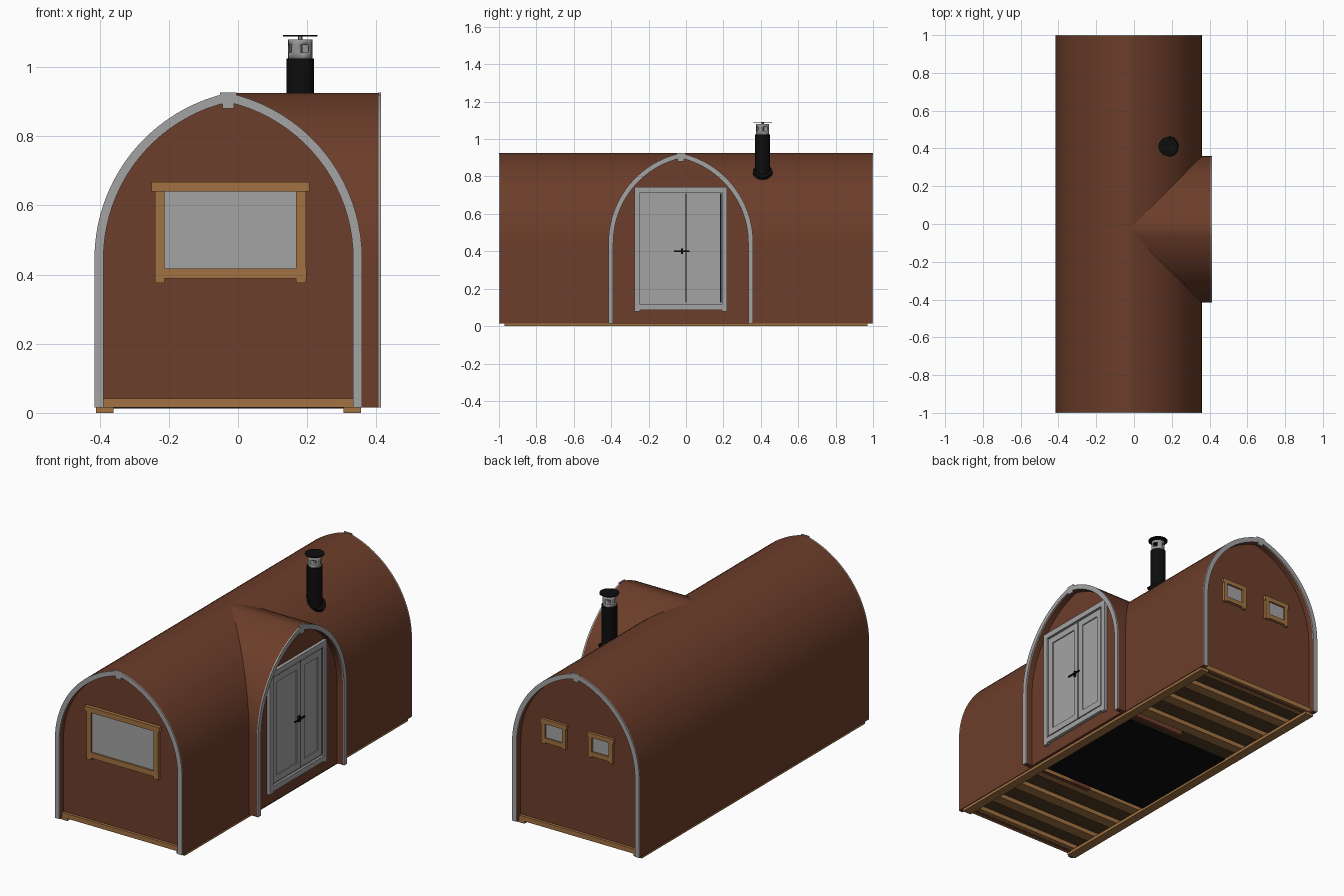
import bpy, bmesh, math
from mathutils import Matrix, Vector

if "Cube" in bpy.data.objects:
    bpy.data.objects.remove(bpy.data.objects["Cube"], do_unlink=True)


def material(name, r, g, b):
    m = bpy.data.materials.new(name)
    m.use_nodes = True
    m.diffuse_color = (r, g, b, 1)
    m.node_tree.nodes["Principled BSDF"].inputs["Base Color"].default_value = (r, g, b, 1)
    return m


BROWN = material("reddish brown shingle", .15, .047, .023)
GREY = material("light grey", .37, .37, .37)
WOOD = material("pale timber", .36, .17, .055)
DARK = material("dark floor board", .085, .045, .018)
BLACK = material("black metal", .004, .004, .004)
STEEL = material("steel", .3, .3, .3)

MID = -.028                                  # centre line of both vaults
HALF, OFF, SPRING, BASE = .387, .104, .445, .015


def finish(name, bm, mat, smooth=False):
    bmesh.ops.recalc_face_normals(bm, faces=bm.faces[:])
    mesh = bpy.data.meshes.new(name)
    bm.to_mesh(mesh)
    bm.free()
    mesh.materials.append(mat)
    ob = bpy.data.objects.new(name, mesh)
    bpy.context.collection.objects.link(ob)
    if smooth:
        bpy.ops.object.select_all(action='DESELECT')
        ob.select_set(True)
        bpy.context.view_layer.objects.active = ob
        bpy.ops.object.shade_smooth_by_angle(angle=math.radians(30))
    return ob


def arch(inset, n=20):
    """Pointed arch from the left foot over the peak to the right foot."""
    r = HALF + OFF - inset
    top = math.acos(OFF / r)
    left = [(inset - HALF, BASE)]
    for i in range(n + 1):
        t = top * i / n
        left.append((OFF - r * math.cos(t), SPRING + r * math.sin(t)))
    return left + [(-u, z) for u, z in reversed(left[:-1])]


def place(axis, u, t, z):
    return (MID + u, t, z) if axis == 'y' else (t, MID + u, z)


def vault(name, thick, axis, a, b, mat):
    """Hollow arch of a given thickness, running from a to b."""
    bm = bmesh.new()
    rows = [[bm.verts.new(place(axis, u, t, z)) for u, z in arch(inset)]
            for inset, t in ((0, a), (0, b), (thick, b), (thick, a))]
    for k in range(4):
        p, q = rows[k], rows[(k + 1) % 4]
        for i in range(len(p) - 1):
            bm.faces.new((p[i], p[i + 1], q[i + 1], q[i]))
    for end in (0, -1):
        bm.faces.new([row[end] for row in rows])
    return finish(name, bm, mat, True)


def gable(name, axis, a, b, mat):
    """Solid wall filling the arch."""
    bm = bmesh.new()
    ends = [[bm.verts.new(place(axis, u, t, z)) for u, z in arch(.015)] for t in (a, b)]
    for e in ends:
        bm.faces.new(e)
    p, q = ends
    for i in range(len(p)):
        j = (i + 1) % len(p)
        bm.faces.new((p[i], p[j], q[j], q[i]))
    return finish(name, bm, mat)


def box(name, x, y, z, mat):
    bm = bmesh.new()
    bmesh.ops.create_cube(bm, size=1)
    for v in bm.verts:
        v.co = [lo + (c + .5) * (hi - lo) for c, (lo, hi) in zip(v.co, (x, y, z))]
    return finish(name, bm, mat)


def cylinder(name, centre, r, height, mat, tilt=0, sides=32):
    bm = bmesh.new()
    m = Matrix.Translation(centre) @ Matrix.Rotation(tilt, 4, 'Y')
    bmesh.ops.create_cone(bm, cap_ends=True, segments=sides, radius1=r, radius2=r,
                          depth=height, matrix=m)
    return finish(name, bm, mat, True)


# Shells, end walls and edge trims
vault("main_shell", .025, 'y', -.994, .994, BROWN)
vault("porch_shell", .025, 'x', MID, .406, BROWN)
gable("front_wall", 'y', -.96, -.94, BROWN)
gable("back_wall", 'y', .94, .96, BROWN)
gable("porch_wall", 'x', .345, .37, BROWN)
for label, axis, a, b in (("front", 'y', -1, -.994), ("back", 'y', .994, 1),
                          ("porch", 'x', .406, .413)):
    vault(label + "_trim", .026, axis, a, b, GREY)
    for part, w, lo, hi in (("cap", .024, .905, .926), ("block", .017, .88, .91)):
        s, t = (MID - w, MID + w), (a, b)
        x, y = (s, t) if axis == 'y' else (t, s)
        box(f"{label}_peak_{part}", x, y, (lo, hi), GREY)

# Front window
y = (-.975, -.955)
box("front_window_glass", (-.215, .17), (-.965, -.955), (.41, .645), GREY)
box("front_window_head", (-.25, .206), (-.98, -.955), (.64, .668), WOOD)
box("front_window_sill", (-.24, .198), y, (.388, .418), WOOD)
for side, x in (("right", (-.24, -.212)), ("left", (.168, .197))):
    box(f"front_window_{side}_post", x, y, (.375, .64), WOOD)

# Two small back windows
for side, cx in (("left", .125), ("right", -.16)):
    y = (.955, .975)
    box(f"back_{side}_glass", (cx - .06, cx + .06), (.955, .965), (.5, .59), GREY)
    box(f"back_{side}_head", (cx - .08, cx + .08), y, (.585, .61), WOOD)
    box(f"back_{side}_sill", (cx - .075, cx + .075), y, (.482, .507), WOOD)
    for s in (-1, 1):
        a, b = sorted((cx + s * .052, cx + s * .075))
        box(f"back_{side}_post", (a, b), y, (.475, .59), WOOD)

# Double door
box("door_slab", (.368, .376), (-.27, .215), (.09, .74), GREY)
for part, y, z in (("head", (-.275, .22), (.715, .745)), ("sill", (-.275, .22), (.085, .115)),
                   ("front_jamb", (-.275, -.247), (.077, .745)),
                   ("back_jamb", (.192, .22), (.077, .745))):
    box("door_" + part, (.368, .388), y, z, GREY)
for leaf, lo, hi in (("wide", -.24, -.004), ("narrow", .004, .182)):
    for y, z in (((lo, lo + .03), (.125, .708)), ((hi - .03, hi), (.125, .708)),
                 ((lo, hi), (.125, .16)), ((lo, hi), (.673, .708))):
        box(f"door_{leaf}_leaf_rail", (.37, .382), y, z, GREY)
for y in (0, .185):
    box("door_gap", (.37, .381), (y - .004, y + .004), (.125, .708), BLACK)
box("door_handle", (.39, .396), (-.065, .02), (.396, .404), BLACK)
box("door_handle_plate", (.38, .392), (-.028, -.016), (.385, .415), BLACK)

# Floor, joists, runners and underside panel
box("floor", (-.4, .345), (-.95, .95), (.04, .055), DARK)
box("porch_threshold", (.34, .37), (-.39, .335), (BASE, .03), BROWN)
box("underside_panel", (-.38, .32), (-.36, .31), (.012, .02), BLACK)
for side, x in (("right", (-.41, -.36)), ("left", (.305, .355))):
    box(side + "_runner", x, (-.97, .97), (0, .017), WOOD)
for s in (-1, 1):
    for d in (.42, .6, .78, .945):
        box("joist", (-.4, .345), (s * d - .03, s * d + .03), (.016, .042), WOOD)

# Chimney with a slotted cowl
CX, CY = .18, .41
cylinder("chimney_flange", (CX, CY, .81), .052, .05, BLACK, math.radians(38))
cylinder("chimney_pipe", (CX, CY, .905), .04, .24, BLACK)
cylinder("cowl_core", (CX, CY, 1.03), .03, .02, STEEL)
bm = bmesh.new()
levels = (1.02, 1.042, 1.064, 1.08)
rings = [[bm.verts.new((CX + .035 * math.cos(k * math.tau / 24),
                        CY + .035 * math.sin(k * math.tau / 24), z)) for k in range(24)]
         for z in levels]
for row in range(3):
    for k in range(24):
        if row != 1 or k % 6 > 2:            # leave open slots in the middle row
            j = (k + 1) % 24
            bm.faces.new((rings[row][k], rings[row][j], rings[row + 1][j], rings[row + 1][k]))
cowl = finish("chimney_cowl", bm, STEEL, True)
cowl.modifiers.new("thickness", 'SOLIDIFY').thickness = .003
cylinder("cowl_post", (CX, CY, 1.06), .006, .06, STEEL, sides=12)
cylinder("chimney_cap", (CX, CY, 1.09), .05, .004, BLACK)
